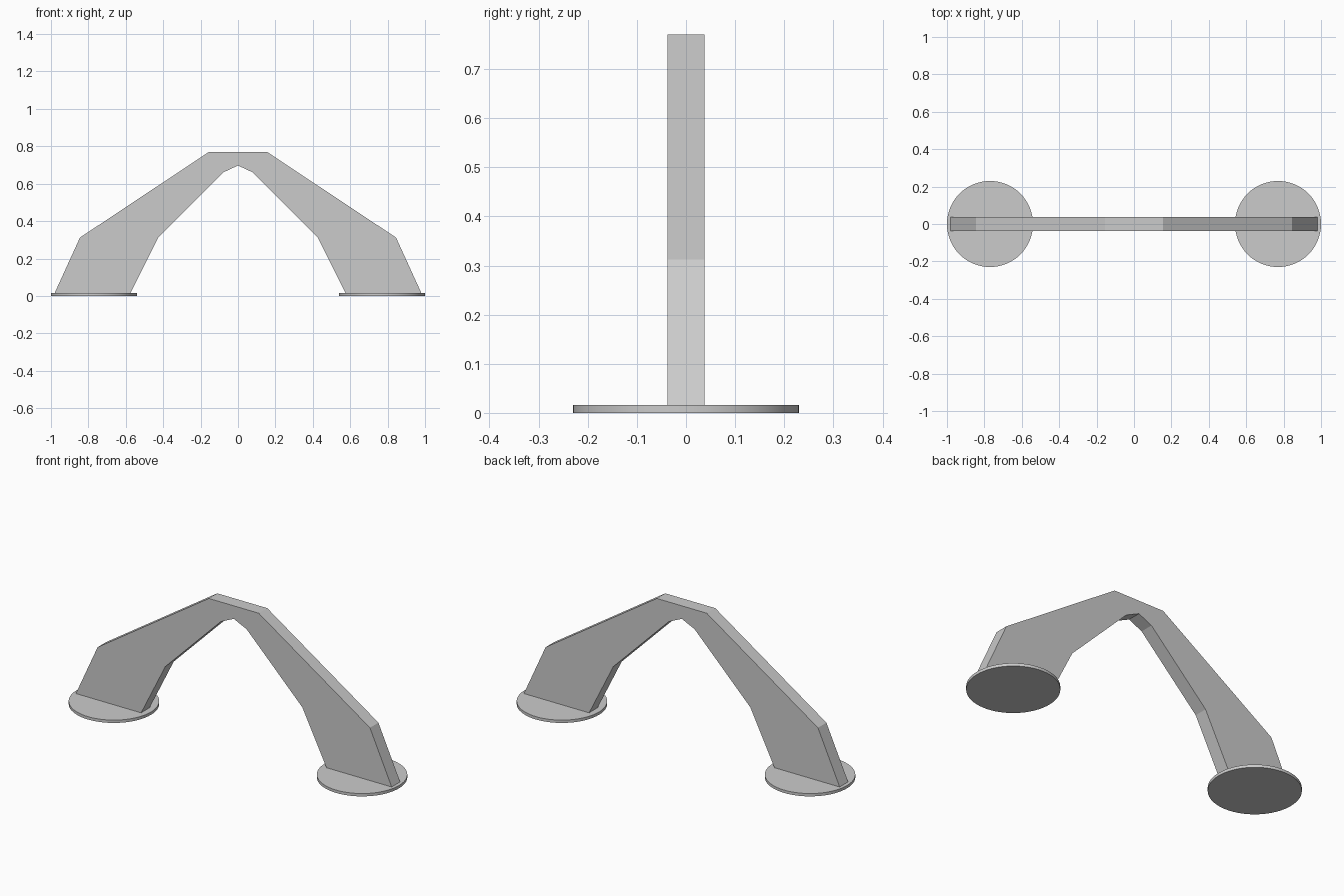
import bpy
import bmesh

cube = bpy.data.objects.get("Cube")
if cube:
    bpy.data.objects.remove(cube, do_unlink=True)

# Plain grey metal
GREY = (0.6, 0.6, 0.6, 1.0)
metal = bpy.data.materials.new("grey_metal")
metal.use_nodes = True
metal.diffuse_color = GREY
metal.node_tree.nodes["Principled BSDF"].inputs["Base Color"].default_value = GREY

DISC_H, DISC_R, DISC_X = 0.016, 0.23, 0.77
HALF_DEPTH = 0.0375


def add_object(name, bm):
    bmesh.ops.recalc_face_normals(bm, faces=bm.faces)
    mesh = bpy.data.meshes.new(name)
    bm.to_mesh(mesh)
    bm.free()
    mesh.materials.append(metal)
    obj = bpy.data.objects.new(name, mesh)
    bpy.context.collection.objects.link(obj)
    return obj


# Arched handle: half outlines mirrored into one profile, extruded in depth
outer = [(0.98, DISC_H), (0.845, 0.312), (0.155, 0.77)]
inner = [(0.08, 0.66), (0.425, 0.315), (0.575, DISC_H)]
half = outer + [(0, 0.697)] + inner
right_half = [(-x, z) for x, z in reversed(outer)]
right_inner = [(-x, z) for x, z in reversed(inner)]
profile = outer + right_half + right_inner + [(0, 0.697)] + inner

bm = bmesh.new()
face = bm.faces.new([bm.verts.new((x, -HALF_DEPTH, z)) for x, z in profile])
ext = bmesh.ops.extrude_face_region(bm, geom=[face])
moved = [v for v in ext["geom"] if isinstance(v, bmesh.types.BMVert)]
bmesh.ops.translate(bm, verts=moved, vec=(0, 2 * HALF_DEPTH, 0))
add_object("arched_handle", bm)

# Round mounting discs under each foot
for side, sign in (("left", 1), ("right", -1)):
    bm = bmesh.new()
    bmesh.ops.create_cone(bm, cap_ends=True, segments=64, radius1=DISC_R,
                          radius2=DISC_R, depth=DISC_H)
    bmesh.ops.translate(bm, verts=bm.verts, vec=(sign * DISC_X, 0, DISC_H / 2))
    disc = add_object(side + "_mounting_disc", bm)
    bpy.ops.object.select_all(action="DESELECT")
    disc.select_set(True)
    bpy.context.view_layer.objects.active = disc
    bpy.ops.object.shade_smooth_by_angle()
